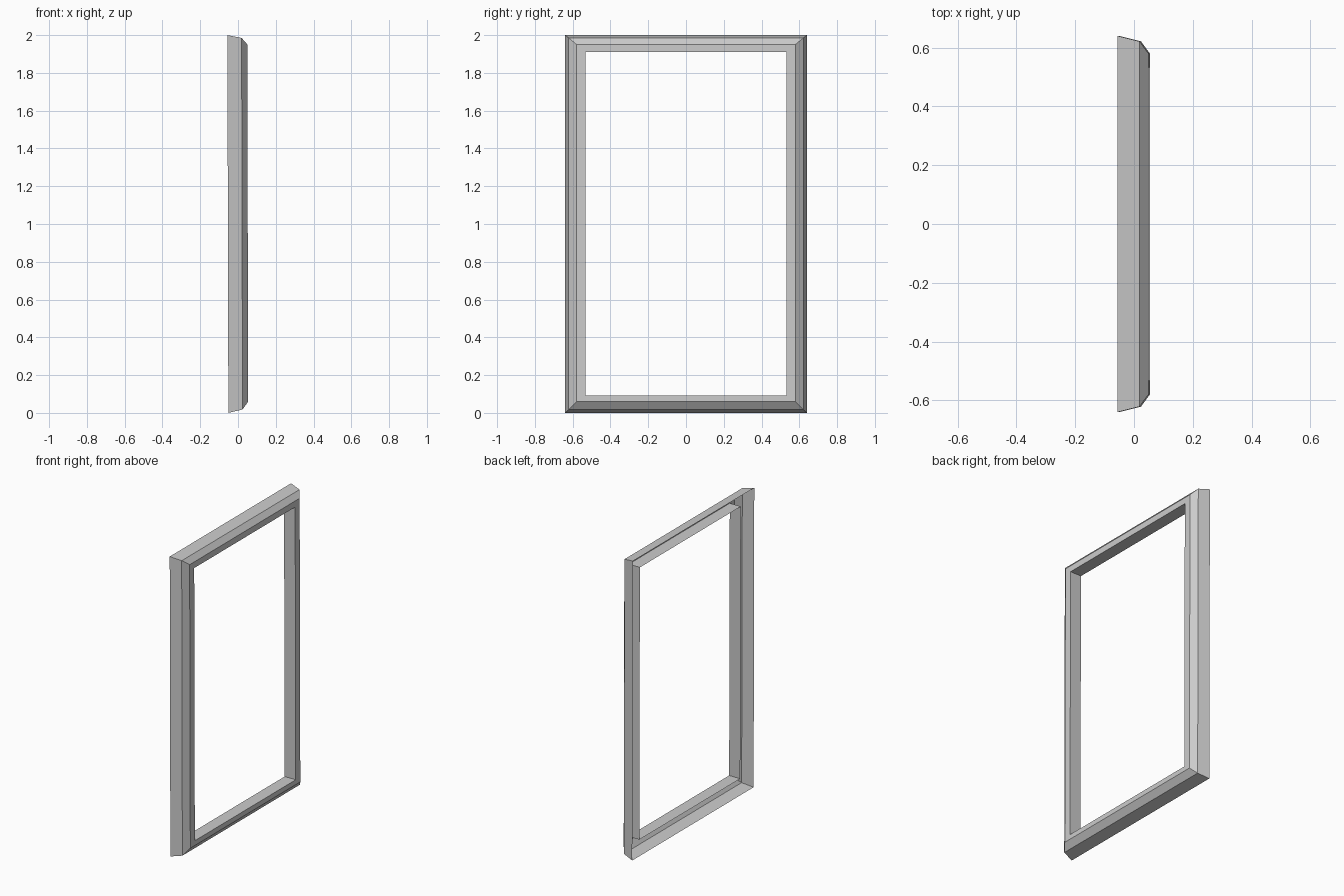
import bpy, bmesh

if "Cube" in bpy.data.objects:
    bpy.data.objects.remove(bpy.data.objects["Cube"])

# Profile from outer back edge to inner back edge: (x, half width in y, bottom z, top z)
PROFILE = [
    (-0.0535, 0.640, 0.000, 2.000),   # outer back edge
    (0.0215, 0.621, 0.018, 1.985),    # outer bevel start
    (0.0515, 0.580, 0.060, 1.951),    # front face outer edge
    (0.0515, 0.532, 0.092, 1.910),    # front face inner edge
    (-0.0300, 0.532, 0.092, 1.910),   # inner lip, open at the back
]
LEAN = -0.0025

# Mitred, hollow-backed frame shell
bm = bmesh.new()
rings = []
for x, w, lo, hi in PROFILE:
    corners = [(-w, lo), (w, lo), (w, hi), (-w, hi)]
    rings.append([bm.verts.new((x + LEAN * (z - 1), y, z)) for y, z in corners])
for a, b in zip(rings, rings[1:]):
    for i in range(4):
        j = (i + 1) % 4
        bm.faces.new((a[i], a[j], b[j], b[i]))

mesh = bpy.data.meshes.new("window_frame")
bm.to_mesh(mesh)
bm.free()
frame = bpy.data.objects.new("window_frame", mesh)
bpy.context.collection.objects.link(frame)
